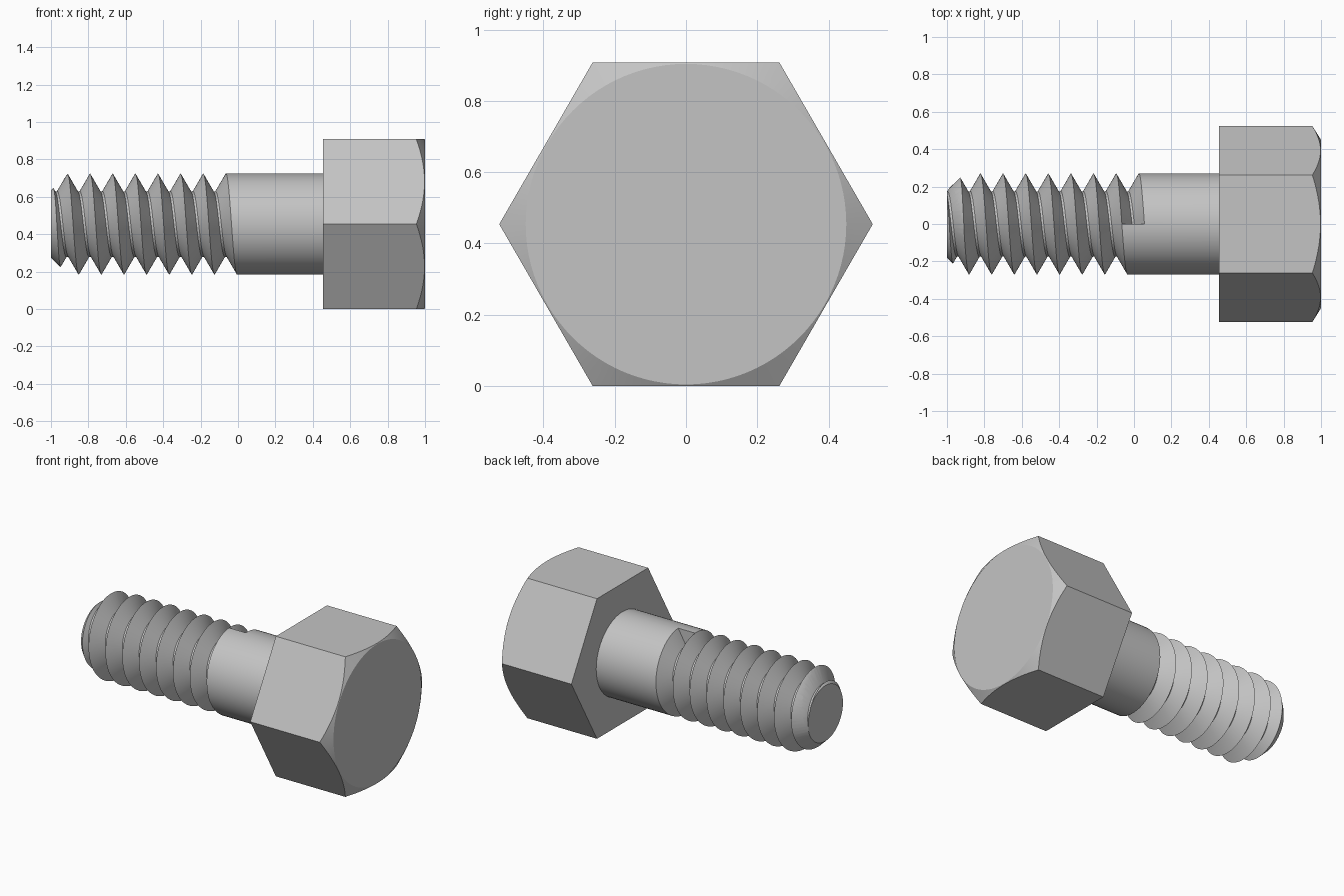
import bpy, bmesh
from math import pi, cos, sin, radians, sqrt

cube = bpy.data.objects.get("Cube")
if cube:
    bpy.data.objects.remove(cube)

AXIS_Z = 0.454            # height of the bolt axis
PITCH = 0.121
CREST, ROOT = 0.27, 0.175
ROOT_HALF = 0.006         # half width of the flat thread root
TURNS, SEGS = 9, 64
RUNOUT = -0.065           # where the last crest starts

steel = bpy.data.materials.new("Steel grey")
steel.use_nodes = True
steel.diffuse_color = (0.55, 0.55, 0.55, 1)
steel.node_tree.nodes["Principled BSDF"].inputs["Base Color"].default_value = (0.55, 0.55, 0.55, 1)


def point(x, r, a):
    return (x, r * cos(a), AXIS_Z + r * sin(a))


def finish(bm, name):
    bmesh.ops.remove_doubles(bm, verts=bm.verts, dist=1e-5)
    bmesh.ops.recalc_face_normals(bm, faces=bm.faces)
    mesh = bpy.data.meshes.new(name)
    bm.to_mesh(mesh)
    bm.free()
    mesh.materials.append(steel)
    obj = bpy.data.objects.new(name, mesh)
    bpy.context.collection.objects.link(obj)
    return obj


def lathe(name, profile, sides):
    """Closed solid turned about the bolt axis from (x, radius) pairs."""
    bm = bmesh.new()
    rings = [[bm.verts.new(point(x, r, 2 * pi * i / sides)) for i in range(sides)]
             for x, r in profile]
    for a, b in zip(rings, rings[1:]):
        for i in range(sides):
            j = (i + 1) % sides
            bm.faces.new((a[i], a[j], b[j], b[i]))
    bm.faces.new(rings[0])
    bm.faces.new(rings[-1])
    return finish(bm, name)


def trim(obj, envelope):
    """Keep only what lies inside the envelope, then shade."""
    envelope.hide_render = True
    mod = obj.modifiers.new("Chamfer", 'BOOLEAN')
    mod.operation = 'INTERSECT'
    mod.solver = 'EXACT'
    mod.object = envelope
    bpy.ops.object.select_all(action='DESELECT')
    obj.select_set(True)
    bpy.context.view_layer.objects.active = obj
    bpy.ops.object.modifier_apply(modifier=mod.name)
    bpy.data.objects.remove(envelope)
    bpy.ops.object.shade_smooth_by_angle(angle=radians(25))


# Hexagonal head with a conical chamfer on its outer face
head = lathe("hex_head", [(0.455, 2 * AXIS_Z / sqrt(3)), (1, 2 * AXIS_Z / sqrt(3))], 6)
trim(head, lathe("head_envelope", [(0.3, 0.69), (0.85, 0.69), (1, 0.45)], 96))

# Shank with a helical V groove that stops abruptly at the top
bm = bmesh.new()
start = RUNOUT - TURNS * PITCH
columns = []
for j in range(SEGS + 1):
    t = j / SEGS
    profile = []
    for k in range(TURNS):
        x = start + (k + t) * PITCH
        profile += [(x, CREST),
                    (x + PITCH / 2 - ROOT_HALF, ROOT),
                    (x + PITCH / 2 + ROOT_HALF, ROOT)]
    profile += [(RUNOUT + t * PITCH, CREST), (0.5, CREST)]
    columns.append([bm.verts.new(point(x, r, pi / 2 + 2 * pi * t)) for x, r in profile])

first, last = columns[0], columns[-1]
tip = bm.verts.new(point(start, 0, 0))
for a, b in zip(columns, columns[1:]):
    bm.faces.new((tip, a[0], b[0]))
    for i in range(len(a) - 1):
        if a is first and i == len(a) - 2:
            # the seam edge also carries the end of the groove
            bm.faces.new((a[i], last[-2], a[i + 1], b[i + 1], b[i]))
        else:
            bm.faces.new((a[i], a[i + 1], b[i + 1], b[i]))
bm.faces.new([tip] + first[:4])             # start of the helix
bm.faces.new([first[-2]] + last[-4:-1])     # wall at the end of the groove
bm.faces.new([c[-1] for c in columns[:-1]])  # end inside the head
shank = finish(bm, "threaded_shank")
trim(shank, lathe("shank_envelope", [(-1, 0.18), (-0.85, 0.325), (0.6, 0.325)], 64))
